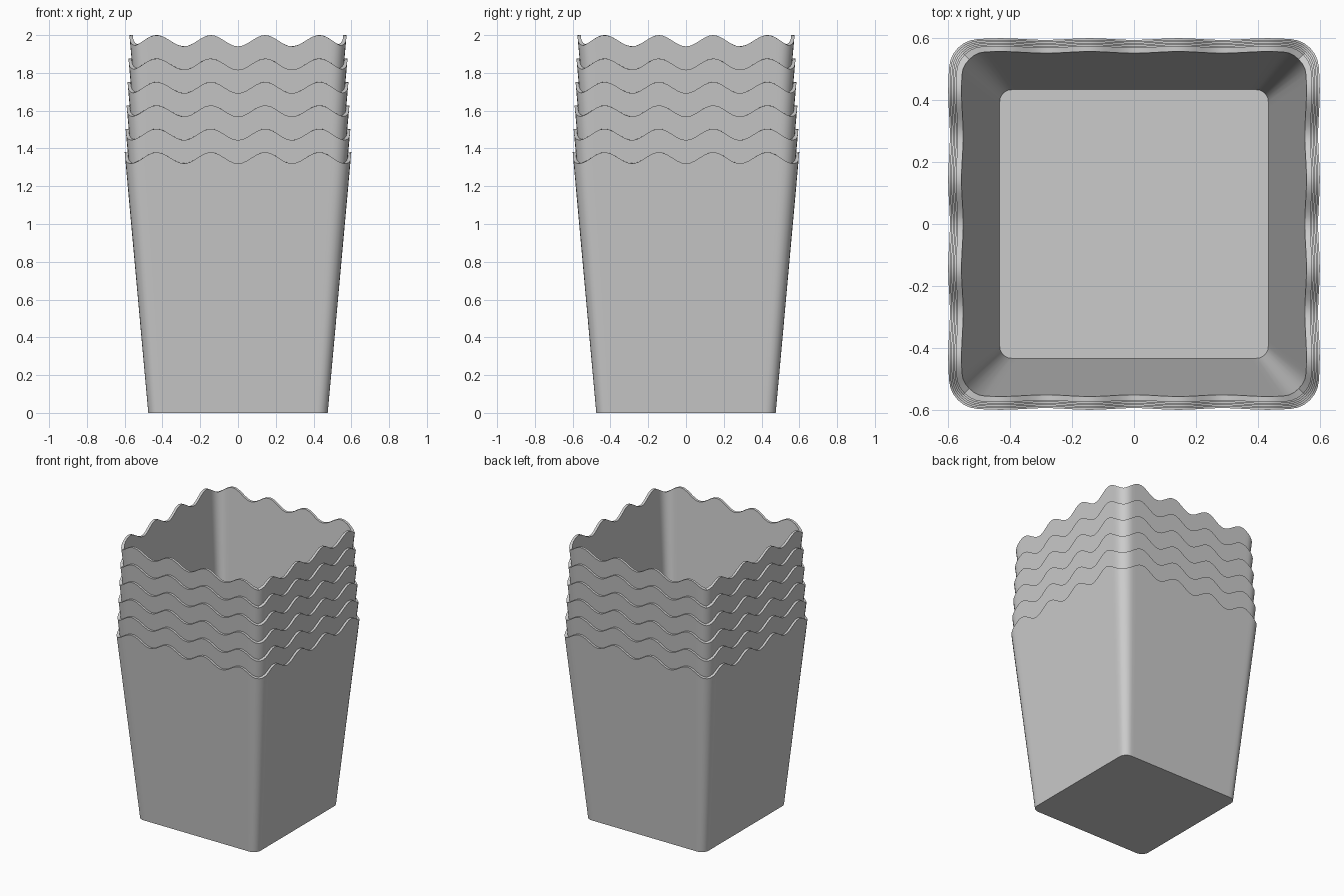
import bpy
import bmesh
from math import cos, sin, pi, radians

CUPS = 6
STEP = 0.124           # vertical spacing of the nested cups
SHRINK = 0.005         # each higher cup is slightly narrower
WALL = 0.018
BASE_HALF, RIM_HALF, HEIGHT = 0.475, 0.6, 1.38
WAVE = 0.03            # amplitude of the wavy rim
SIDE_CUTS, CORNER_CUTS = 40, 6

old = bpy.data.objects.get("Cube")
if old:
    bpy.data.objects.remove(old, do_unlink=True)

paper = bpy.data.materials.new("light grey paper")
paper.use_nodes = True
grey = (0.6, 0.6, 0.6, 1)
paper.diffuse_color = grey
paper.node_tree.nodes["Principled BSDF"].inputs["Base Color"].default_value = grey


def rounded_square(half, radius):
    """Outline of a rounded square, counter-clockwise, densely cut on its sides."""
    quarter = []
    flat = half - radius
    for i in range(SIDE_CUTS):
        quarter.append((half, -flat + 2 * flat * i / SIDE_CUTS))
    for i in range(CORNER_CUTS):
        a = pi / 2 * i / CORNER_CUTS
        quarter.append((flat + radius * cos(a), flat + radius * sin(a)))
    points = []
    for turn in range(4):
        points += quarter
        quarter = [(-y, x) for x, y in quarter]
    return points


def section(z, inset):
    """Cross-section of the tapered cup at height z."""
    t = z / HEIGHT
    half = BASE_HALF + (RIM_HALF - BASE_HALF) * t - inset
    return rounded_square(half, 0.055 + 0.035 * t - inset * 0.4)


def rim_height(x, y):
    """Four waves along each side with a dip at each corner."""
    along = min(abs(x), abs(y), key=abs)
    return HEIGHT - WAVE - WAVE * cos(4 * pi * min(along / 0.575, 1))


def flat_ring(bm, z, inset):
    return [bm.verts.new((x, y, z)) for x, y in section(z, inset)]


def wavy_ring(bm, inset):
    # Slide each rim point along the sloping wall to its wave height
    low, high = section(0, inset), section(HEIGHT, inset)
    ring = []
    for (x0, y0), (x1, y1) in zip(low, high):
        z = rim_height(x1, y1)
        t = z / HEIGHT
        ring.append(bm.verts.new((x0 + (x1 - x0) * t, y0 + (y1 - y0) * t, z)))
    return ring


def bridge(bm, a, b):
    n = len(a)
    for i in range(n):
        j = (i + 1) % n
        bm.faces.new((a[i], a[j], b[j], b[i]))


def make_cup(index):
    shrink = SHRINK * index
    bm = bmesh.new()
    rings = [
        flat_ring(bm, 0, shrink),
        wavy_ring(bm, shrink),
        wavy_ring(bm, shrink + WALL),
        flat_ring(bm, WALL, shrink + WALL),
    ]
    for a, b in zip(rings, rings[1:]):
        bridge(bm, a, b)
    bm.faces.new(rings[0][::-1])   # underside
    bm.faces.new(rings[-1])        # inside floor
    mesh = bpy.data.meshes.new(f"cup_{index + 1}")
    bm.to_mesh(mesh)
    bm.free()
    mesh.materials.append(paper)
    cup = bpy.data.objects.new(f"cup_{index + 1}", mesh)
    cup.location.z = STEP * index
    bpy.context.collection.objects.link(cup)
    return cup


# Stack of nested cups, lowest first
cups = [make_cup(i) for i in range(CUPS)]
bpy.ops.object.select_all(action="DESELECT")
for cup in cups:
    cup.select_set(True)
bpy.context.view_layer.objects.active = cups[0]
bpy.ops.object.shade_smooth_by_angle(angle=radians(30))
